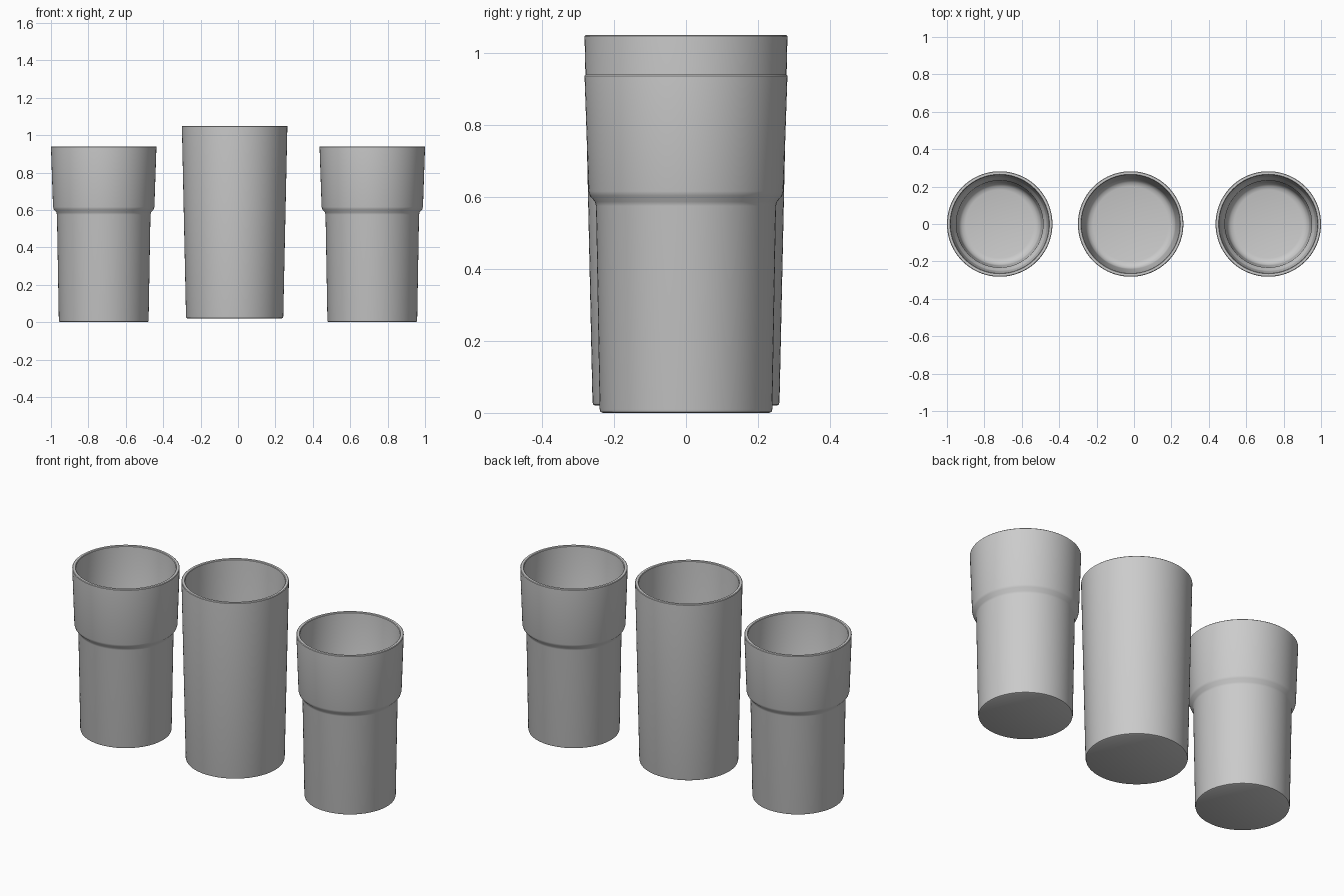
import bpy, bmesh
from math import radians
from mathutils import Matrix, Vector

cube = bpy.data.objects.get("Cube")
if cube:
    bpy.data.objects.remove(cube, do_unlink=True)

grey = bpy.data.materials.new("plain_grey")
grey.use_nodes = True
colour = (0.6, 0.6, 0.6, 1)
grey.diffuse_color = colour
grey.node_tree.nodes["Principled BSDF"].inputs["Base Color"].default_value = colour


def lathe(name, profile, location):
    """Spin a (radius, height) profile into a smooth, closed cup."""
    bm = bmesh.new()
    verts = [bm.verts.new((r, 0, z)) for r, z in profile]
    edges = [bm.edges.new(pair) for pair in zip(verts, verts[1:])]
    bmesh.ops.spin(bm, geom=verts + edges, cent=(0, 0, 0), axis=(0, 0, 1),
                   angle=radians(360), steps=96)
    bmesh.ops.remove_doubles(bm, verts=bm.verts, dist=0.0002)
    bmesh.ops.recalc_face_normals(bm, faces=bm.faces)
    mesh = bpy.data.meshes.new(name)
    bm.to_mesh(mesh)
    bm.free()
    mesh.materials.append(grey)
    cup = bpy.data.objects.new(name, mesh)
    cup.location = location
    bpy.context.collection.objects.link(cup)
    bpy.ops.object.select_all(action="DESELECT")
    cup.select_set(True)
    bpy.context.view_layer.objects.active = cup
    bpy.ops.object.shade_smooth_by_angle(angle=radians(40))


def base(r):
    """Underside with a small softened edge."""
    return [(0, 0), (r - 0.008, 0), (r - 0.002, 0.003), (r, 0.01)]


def rim(r, z):
    """Thin lip with softened edges."""
    return [(r, z - 0.003), (r - 0.003, z), (r - 0.016, z), (r - 0.019, z - 0.003)]


def floor(r, z):
    """Rounded inner corner running into the floor."""
    return [(r, z + 0.04), (r - 0.005, z + 0.02), (r - 0.02, z + 0.005),
            (r - 0.04, z), (0, z)]


# Stepped cups: narrow lower body, flared shoulder, wide upper body
stepped = (base(0.24)
           + [(0.25, 0.575), (0.253, 0.587), (0.267, 0.603), (0.271, 0.616)]
           + rim(0.282, 0.94)
           + [(0.252, 0.62), (0.248, 0.607), (0.235, 0.59), (0.232, 0.578)]
           + floor(0.222, 0.02))
for side, x in (("right", -0.718), ("left", 0.718)):
    lathe(side + "_stepped_cup", stepped, (x, 0, 0))

# Straight cup: taller, evenly tapered
straight = base(0.26) + rim(0.282, 1.03) + floor(0.241, 0.02)
lathe("middle_straight_cup", straight, (-0.018, 0, 0.02))
